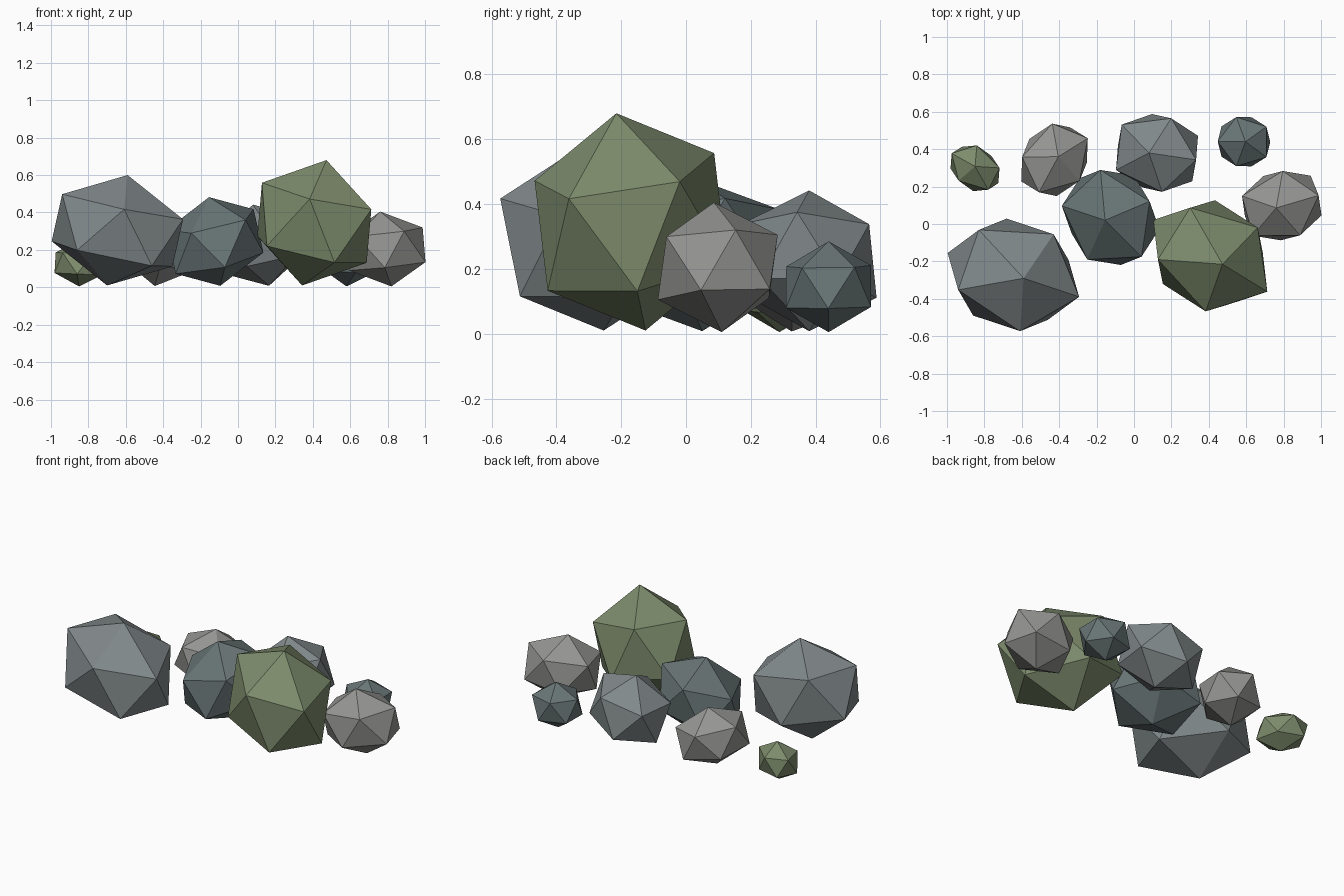
import bpy, bmesh
from mathutils import Matrix, Vector

if "Cube" in bpy.data.objects:
    bpy.data.objects.remove(bpy.data.objects["Cube"])

def material(name, rgb):
    m = bpy.data.materials.new(name)
    m.diffuse_color = (*rgb, 1)
    m.use_nodes = True
    m.node_tree.nodes["Principled BSDF"].inputs["Base Color"].default_value = m.diffuse_color
    return m

MOSS = material("mossy_green", (0.205, 0.26, 0.15))
MID = material("mid_stone", (0.22, 0.25, 0.255))
DARK = material("dark_stone", (0.14, 0.178, 0.18))
LIGHT = material("light_stone", (0.30, 0.30, 0.29))

def columns(a, b, c):
    return Matrix((a, b, c)).transposed()

def rock(name, mat, centre, top, p, q):
    """Stretched, tilted icosahedron: one face has corners top, p, q (relative to centre)."""
    bm = bmesh.new()
    bmesh.ops.create_icosphere(bm, subdivisions=1, radius=1)
    face = max(bm.verts, key=lambda v: v.co.z).link_faces[0]
    corners = sorted((v.co.copy() for v in face.verts), key=lambda c: -c.z)
    warp = columns(Vector(top), Vector(p), Vector(q)) @ columns(*corners).inverted()
    for v in bm.verts:
        v.co = warp @ v.co
    bmesh.ops.recalc_face_normals(bm, faces=bm.faces)
    mesh = bpy.data.meshes.new(name)
    bm.to_mesh(mesh)
    bm.free()
    mesh.materials.append(mat)
    ob = bpy.data.objects.new(name, mesh)
    ob.location = centre
    bpy.context.collection.objects.link(ob)

# Large front boulders
rock("left_boulder", MID, (-.645, -.272, .305),
     (.055, -.018, .295), (-.295, -.08, .193), (.036, -.301, .112))
rock("mossy_boulder", MOSS, (.408, -.17, .345),
     (.065, -.045, .335), (-.28, -.02, .214), (-.025, -.297, .127))
rock("centre_boulder", DARK, (-.125, .035, .245),
     (-.03, -.015, .237), (.165, -.21, .115), (-.125, -.225, .045))

# Medium stones
rock("back_stone", MID, (.123, .38, .225),
     (-.043, 0, .217), (.209, -.037, .15), (.076, .185, .113))
rock("back_left_stone", LIGHT, (-.425, .343, .185),
     (.02, .017, .178), (.178, .115, .048), (.134, -.112, .075))
rock("right_stone", LIGHT, (.79, .098, .205),
     (-.03, -.012, .2), (.197, .055, .115), (.005, .185, .1))

# Small pebbles
rock("right_pebble", DARK, (.588, .44, .145),
     (.008, 0, .14), (.12, .08, .06), (.12, -.082, .058))
rock("mossy_pebble", MOSS, (-.85, .298, .127),
     (0, .01, .122), (.131, .002, .05), (.01, .122, .056))
